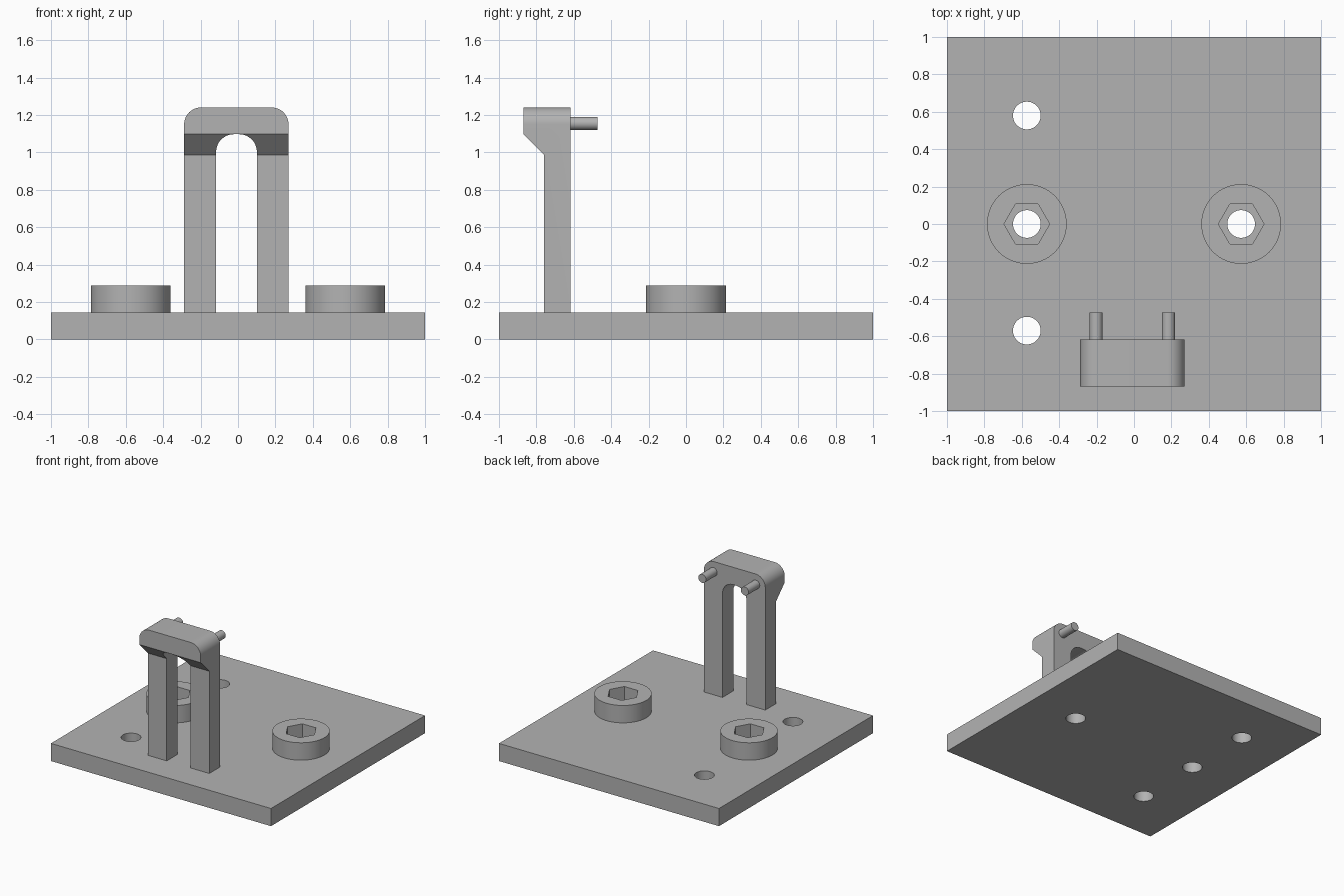
import bpy, bmesh
from math import pi, radians, sin, cos
from mathutils import Matrix, Vector

if "Cube" in bpy.data.objects:
    bpy.data.objects.remove(bpy.data.objects["Cube"], do_unlink=True)

grey = bpy.data.materials.new("plain_grey")
grey.use_nodes = True
colour = (0.45, 0.45, 0.45, 1)
grey.diffuse_color = colour
grey.node_tree.nodes["Principled BSDF"].inputs["Base Color"].default_value = colour

BASE_TOP, BOSS_TOP = 0.145, 0.288
BOLT_X = 0.573


def finish(name, bm):
    bmesh.ops.recalc_face_normals(bm, faces=bm.faces)
    mesh = bpy.data.meshes.new(name)
    bm.to_mesh(mesh)
    bm.free()
    mesh.materials.append(grey)
    obj = bpy.data.objects.new(name, mesh)
    bpy.context.collection.objects.link(obj)
    return obj


def prism(name, points, direction):
    """Extrude a closed outline along a direction."""
    bm = bmesh.new()
    face = bm.faces.new([bm.verts.new(p) for p in points])
    new = bmesh.ops.extrude_face_region(bm, geom=[face])["geom"]
    bmesh.ops.translate(bm, vec=direction,
                        verts=[v for v in new if isinstance(v, bmesh.types.BMVert)])
    return finish(name, bm)


def cylinder(name, x, y, z0, z1, radius, sides=64):
    ring = [(x + radius * cos(2 * pi * i / sides), y + radius * sin(2 * pi * i / sides), z0)
            for i in range(sides)]
    return prism(name, ring, (0, 0, z1 - z0))


def boolean(obj, tool, operation="DIFFERENCE"):
    mod = obj.modifiers.new("cut", "BOOLEAN")
    mod.operation, mod.solver, mod.object = operation, "EXACT", tool
    bpy.context.view_layer.objects.active = obj
    bpy.ops.object.modifier_apply(modifier=mod.name)
    bpy.data.objects.remove(tool, do_unlink=True)


def smooth(obj):
    bpy.ops.object.select_all(action="DESELECT")
    obj.select_set(True)
    bpy.context.view_layer.objects.active = obj
    bpy.ops.object.shade_smooth_by_angle(angle=radians(30))


def arc(cx, cz, radius, start, end, y, steps=12):
    angles = [radians(start + (end - start) * i / steps) for i in range(steps + 1)]
    return [(cx + radius * cos(a), y, cz + radius * sin(a)) for a in angles]


# Base plate with four through holes
plate = prism("base_plate", [(-1, -1, 0), (1, -1, 0), (1, 1, 0), (-1, 1, 0)], (0, 0, BASE_TOP))
for x, y in ((-BOLT_X, 0.58), (-BOLT_X, -0.57), (-BOLT_X, 0), (BOLT_X, 0)):
    boolean(plate, cylinder("hole_cutter", x, y, -0.1, 0.3, 0.074))
smooth(plate)

# Round bosses with hexagonal sockets
for side, x in (("right", -BOLT_X), ("left", BOLT_X)):
    boss = cylinder(side + "_boss", x, 0, BASE_TOP, BOSS_TOP, 0.213)
    boolean(boss, cylinder("hex_cutter", x, 0, 0.1, 0.4, 0.122, 6))
    smooth(boss)

# Arched bracket: rounded front outline, trimmed by the hooked side outline
LEFT, RIGHT, TOP, FRONT, BACK = -0.288, 0.27, 1.24, -0.87, -0.618
IN_L, IN_R, IN_TOP = -0.117, 0.101, 1.097
R_OUT, R_IN = 0.09, 0.095
y = FRONT - 0.05
outline = [(LEFT, y, BASE_TOP)]
outline += arc(LEFT + R_OUT, TOP - R_OUT, R_OUT, 180, 90, y)
outline += arc(RIGHT - R_OUT, TOP - R_OUT, R_OUT, 90, 0, y)
outline += [(RIGHT, y, BASE_TOP), (IN_R, y, BASE_TOP)]
outline += arc(IN_R - R_IN, IN_TOP - R_IN, R_IN, 0, 90, y)
outline += arc(IN_L + R_IN, IN_TOP - R_IN, R_IN, 90, 180, y)
outline += [(IN_L, y, BASE_TOP)]
bracket = prism("arched_bracket", outline, (0, 0.4, 0))
leg_front = -0.758
hook = [(leg_front, 0.1), (BACK, 0.1), (BACK, 1.4), (FRONT, 1.4), (FRONT, 1.098), (leg_front, 0.985)]
boolean(bracket, prism("hook_cutter", [(-0.5, a, z) for a, z in hook], (1, 0, 0)), "INTERSECT")
smooth(bracket)

# Two pins on the back of the bracket
for side, x in (("right", -0.203), ("left", 0.184)):
    pin = prism(side + "_pin", arc(x, 1.155, 0.035, 0, 360 - 360 / 32, BACK - 0.01, 31),
                (0, 0.155, 0))
    smooth(pin)
